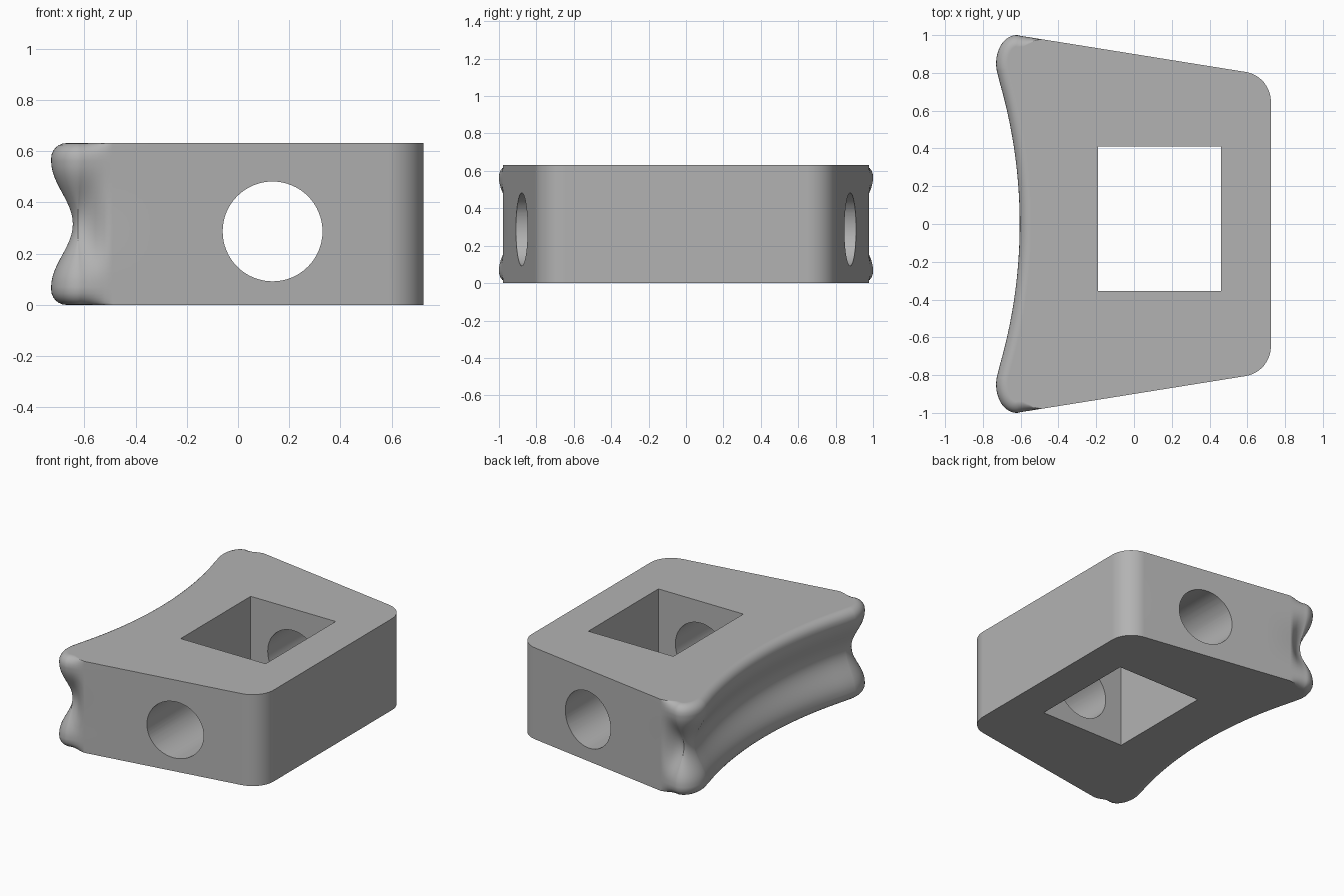
import bpy, bmesh, math
from mathutils import Vector

if "Cube" in bpy.data.objects:
    bpy.data.objects.remove(bpy.data.objects["Cube"])

HEIGHT = 0.632
grey = bpy.data.materials.new("plain grey")
grey.diffuse_color = (0.45, 0.45, 0.45, 1)
grey.use_nodes = True
grey.node_tree.nodes["Principled BSDF"].inputs["Base Color"].default_value = grey.diffuse_color


def arc(cx, cy, r, a0, a1, n):
    """Points on an arc, angles in degrees."""
    return [Vector((cx + r * math.cos(math.radians(a0 + (a1 - a0) * i / n)),
                    cy + r * math.sin(math.radians(a0 + (a1 - a0) * i / n))))
            for i in range(n + 1)]


# Half outline, from the middle of the straight side round to the hollow side
half = arc(0.565, 0.647, 0.16, 0, 81, 10)
half += [Vector((x, 0.90 - 0.16 * x)) for x in (-0.3, -0.49, -0.52, -0.55, -0.58, -0.605)]
horn = arc(0, 0, 1, 86, 196, 16)
half += [Vector((-0.622 + 0.108 * p.x, 0.85 + 0.15 * p.y)) for p in horn]
R = 2.70
half += [Vector((-0.605 - (R - math.sqrt(R * R - y * y)), y))
         for y in (0.74 * (1 - i / 16) for i in range(17))]
outline = half + [Vector((p.x, -p.y)) for p in reversed(half[:-1])]


def inward(i):
    """Inward offset direction, fading out along the slanted sides."""
    n = len(outline)
    t = (outline[(i + 1) % n] - outline[i - 1]).normalized()
    u = min(1, max(0, (-0.49 - outline[i].x) / 0.11))
    return Vector((-t.y, t.x)) * (u * u * (3 - 2 * u))


# Groove section: rounded lip, then a cosine dip to the middle
lip = 0.06
lower = [(lip * (1 - math.cos(a)), lip * (1 - math.sin(a)))
         for a in (math.pi / 2 * i / 6 for i in range(7))]
for i in range(13):
    u = i / 12
    lower.append((0.07 + (HEIGHT / 2 - 0.07) * u, 0.0425 * (1 - math.cos(math.pi * u))))
section = lower + [(HEIGHT - z, d) for z, d in reversed(lower[:-1])]

# Block body lofted through the section levels
bm = bmesh.new()
dirs = [inward(i) for i in range(len(outline))]
rings = [[bm.verts.new((*(p + n * d), z)) for p, n in zip(outline, dirs)]
         for z, d in section]
for a, b in zip(rings, rings[1:]):
    for i in range(len(a)):
        j = (i + 1) % len(a)
        bm.faces.new((a[i], a[j], b[j], b[i]))
bm.faces.new(rings[0][::-1])
bm.faces.new(rings[-1])
bmesh.ops.recalc_face_normals(bm, faces=bm.faces)
mesh = bpy.data.meshes.new("block_body")
bm.to_mesh(mesh)
bm.free()
mesh.materials.append(grey)
body = bpy.data.objects.new("block_body", mesh)
bpy.context.collection.objects.link(body)

# Square opening and round cross bore
bpy.ops.mesh.primitive_cube_add(size=1, location=(0.135, 0.0275, 0.3))
square = bpy.context.object
square.name = "square_cutter"
square.scale = (0.65, 0.765, 2)
bpy.ops.mesh.primitive_cylinder_add(vertices=64, radius=0.195, depth=3,
                                    location=(0.135, 0, 0.287),
                                    rotation=(math.pi / 2, 0, 0))
bore = bpy.context.object
bore.name = "bore_cutter"

bpy.ops.object.select_all(action='DESELECT')
body.select_set(True)
bpy.context.view_layer.objects.active = body
for cutter in (square, bore):
    cutter.data.materials.append(grey)
    cutter.hide_render = True
    mod = body.modifiers.new("cut", 'BOOLEAN')
    mod.operation = 'DIFFERENCE'
    mod.solver = 'EXACT'
    mod.object = cutter
    bpy.ops.object.modifier_apply(modifier=mod.name)
for cutter in (square, bore):
    bpy.data.objects.remove(cutter)

# Smooth curves, crisp edges
bpy.ops.object.shade_smooth_by_angle(angle=math.radians(30))
weighted = body.modifiers.new("weighted", 'WEIGHTED_NORMAL')
weighted.keep_sharp = True
